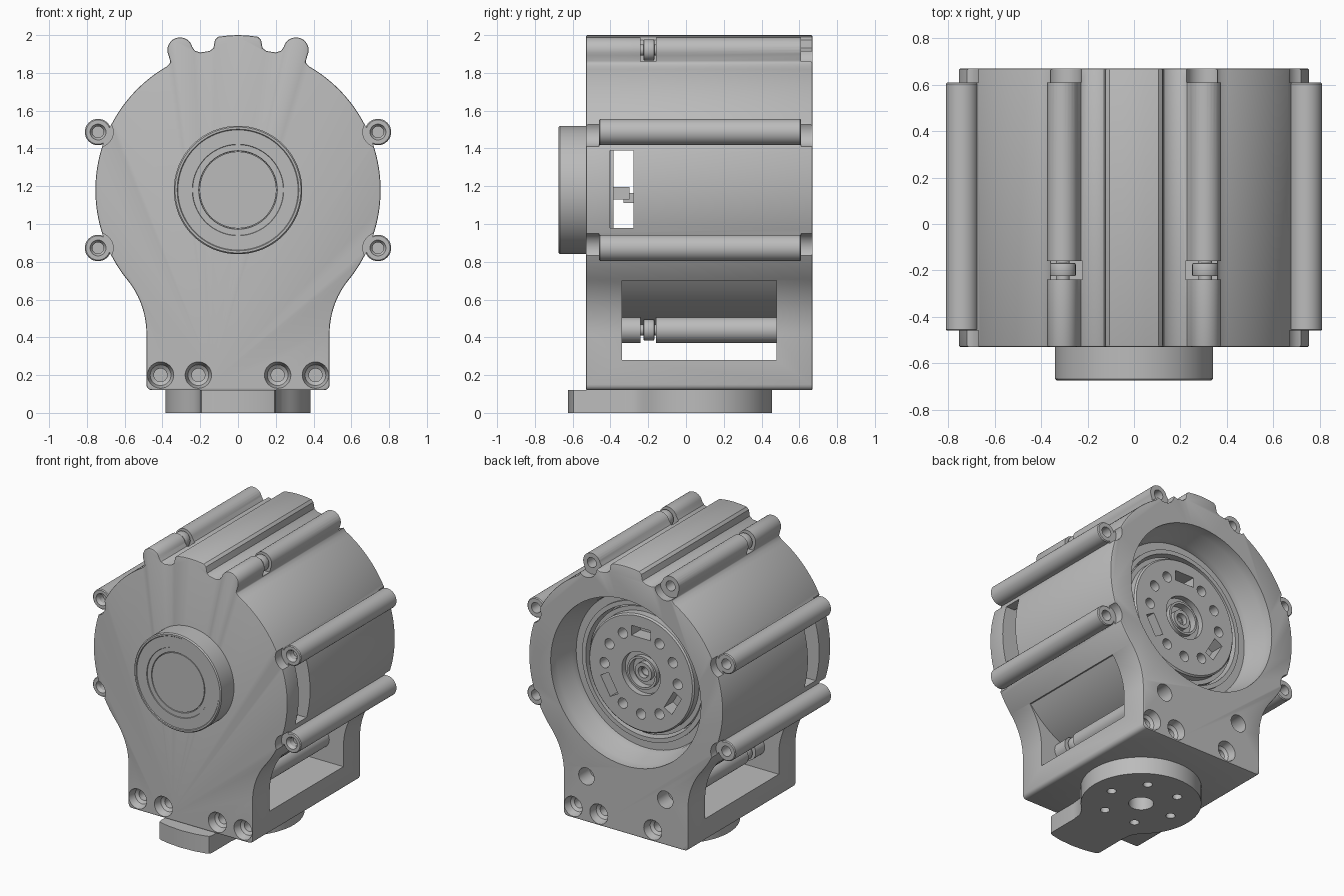
import bpy, bmesh
from math import cos, sin, radians, pi
from mathutils import Matrix, Vector

cube = bpy.data.objects.get("Cube")
if cube:
    bpy.data.objects.remove(cube, do_unlink=True)

grey = bpy.data.materials.new("machined_grey")
grey.use_nodes = True
grey.diffuse_color = (0.5, 0.5, 0.5, 1)
grey.node_tree.nodes["Principled BSDF"].inputs["Base Color"].default_value = (0.5, 0.5, 0.5, 1)

AXIS_Z = 1.18      # height of the drum axis
MID_Y = 0.07       # middle of the housing depth
FRONT, BACK = -0.53, 0.67


def finish(bm, name):
    bmesh.ops.recalc_face_normals(bm, faces=bm.faces)
    mesh = bpy.data.meshes.new(name)
    bm.to_mesh(mesh)
    bm.free()
    mesh.materials.append(grey)
    obj = bpy.data.objects.new(name, mesh)
    bpy.context.collection.objects.link(obj)
    return obj


def lathe(name, profile, x=0, z=AXIS_Z, upright=False, y=0, steps=48):
    """Spin (radius, distance) points about the y axis, or the z axis if upright."""
    bm = bmesh.new()
    verts = [bm.verts.new((r, 0, t)) for r, t in profile]
    edges = [bm.edges.new(pair) for pair in zip(verts, verts[1:])]
    bmesh.ops.spin(bm, geom=verts + edges, cent=(0, 0, 0), axis=(0, 0, 1),
                   angle=2 * pi, steps=steps)
    bmesh.ops.remove_doubles(bm, verts=bm.verts, dist=1e-5)
    if not upright:
        bm.transform(Matrix.Rotation(-pi / 2, 4, 'X'))
    bm.transform(Matrix.Translation((x, y, z)))
    return finish(bm, name)


def rod(name, r, lo, hi, x=0, z=AXIS_Z, **kw):
    return lathe(name, [(0, lo), (r, lo), (r, hi), (0, hi)], x, z, **kw)


def box(name, x0, x1, y0, y1, z0, z1):
    bm = bmesh.new()
    bmesh.ops.create_cube(bm, size=1)
    bm.transform(Matrix.Translation(((x0 + x1) / 2, (y0 + y1) / 2, (z0 + z1) / 2))
                 @ Matrix.Diagonal((x1 - x0, y1 - y0, z1 - z0, 1)))
    return finish(bm, name)


def prism(name, half, lo, hi, upright=False):
    """Extrude a half outline mirrored across x = 0."""
    outline = half + [(-u, v) for u, v in reversed(half) if u > 1e-6]
    place = (lambda u, v: (u, v, lo)) if upright else (lambda u, v: (u, lo, v))
    bm = bmesh.new()
    face = bm.faces.new([bm.verts.new(place(u, v)) for u, v in outline])
    new = bmesh.ops.extrude_face_region(bm, geom=[face])["geom"]
    shift = Vector((0, 0, hi - lo)) if upright else Vector((0, hi - lo, 0))
    bmesh.ops.translate(bm, vec=shift, verts=[g for g in new if isinstance(g, bmesh.types.BMVert)])
    return finish(bm, name)


def arc(cx, cy, r, a0, a1, n):
    angles = [radians(a0 + (a1 - a0) * i / n) for i in range(n + 1)]
    return [(cx + r * cos(a), cy + r * sin(a)) for a in angles]


def bake(obj):
    graph = bpy.context.evaluated_depsgraph_get()
    mesh = bpy.data.meshes.new_from_object(obj.evaluated_get(graph))
    obj.modifiers.clear()
    obj.data = mesh


def bevel(obj, width):
    mod = obj.modifiers.new("edge", 'BEVEL')
    mod.width, mod.segments, mod.angle_limit = width, 2, radians(50)
    bake(obj)


def cut(obj, cutters):
    for cutter in cutters:
        mod = obj.modifiers.new("cut", 'BOOLEAN')
        mod.operation, mod.solver, mod.object = 'DIFFERENCE', 'EXACT', cutter
    bake(obj)
    for cutter in cutters:
        bpy.data.objects.remove(cutter, do_unlink=True)


# Bolt positions: eight around the drum
def bolt(angle):
    return 0.802 * cos(radians(angle)), AXIS_Z + 0.802 * sin(radians(angle))


SIDE = [bolt(a) for a in (22.5, 157.5, 202.5, 337.5)]
TOP = [bolt(a) for a in (67.5, 112.5)]
LOW = [bolt(a) for a in (247.5, 292.5)]

# Housing: drum, flared neck, two top ribs and a raised top pad
tx, tz = TOP[0]
half = [(0, 0.12)] + arc(0.455, 0.15, 0.03, -90, 0, 4)
half += arc(0.935, 0.42, 0.45, 180, 141, 12)
half += arc(0, AXIS_Z, 0.755, -38, 60, 44)
half += [(0.357, 1.855)] + arc(tx, tz, 0.067, -25, 165, 14)
half += [(0.228, 1.917), (0.2, 1.908), (0.15, 1.916), (0.13, 1.932), (0.122, 1.975), (0.105, 1.991)]
half += [(0.05, 1.998), (0, 2.0)]
housing = prism("housing", half, FRONT, BACK)
bevel(housing, 0.008)

# Neck window that leaves the drum whole
window = box("window_cutter", -1, 1, -0.34, 0.48, 0.28, 0.7)
cut(window, [rod("drum_keep", 0.748, -0.6, 0.8, steps=128)])

# Rear opening, inner chamber and side slots
cutters = [
    window,
    lathe("rear_cutter", [(0, 0.3), (0.48, 0.3), (0.48, 0.45), (0.54, 0.45), (0.545, 0.49),
                          (0.585, 0.6), (0.585, 0.75), (0, 0.75)], steps=96),
    rod("chamber_cutter", 0.69, -0.405, -0.275, steps=96),
    box("slot_cutter", -1, 1, -0.403, -0.277, 0.98, 1.39),
    rod("floor_hole_cutter", 0.07, -0.1, 0.35, 0, 0, upright=True, y=MID_Y),
]
# End notches round the bolts
for x, z in SIDE:
    cutters += [rod("notch_cutter", 0.08, -0.6, -0.46, x, z)]
for x, z in SIDE + TOP:
    cutters += [rod("notch_cutter", 0.08, 0.61, 0.75, x, z)]
for x, z in TOP:
    cutters += [rod("rib_hole_cutter", 0.035, 0.5, 0.65, x, z),
                box("rib_gap_cutter", x - 0.085, x + 0.085, -0.24, -0.16, 1.86, 2.1)]
# Countersunk holes low on the front and back
sink = [(0, 0.18), (0.035, 0.18), (0.035, 0.065), (0.055, 0.05), (0.07, 0), (0.07, -0.05), (0, -0.05)]
for x in (-0.41, -0.21, 0.21, 0.41):
    cutters += [lathe("sink_cutter", [(r, FRONT + d) for r, d in sink], x, 0.2, steps=32),
                lathe("sink_cutter", [(r, BACK - d) for r, d in sink], x, 0.2, steps=32)]
for x, z in LOW:
    cutters += [rod("low_hole_cutter", 0.06, 0.55, 0.75, x, z)]
cut(housing, cutters)

# Side bolt tubes with open ends
for x, z in SIDE:
    lathe("side_bolt_tube", [(0, -0.4), (0.03, -0.4), (0.03, -0.44), (0.042, -0.46), (0.064, -0.46),
                             (0.07, -0.454), (0.07, 0.604), (0.064, 0.61), (0.036, 0.61),
                             (0.036, 0.5), (0, 0.5)], x, z, steps=32)

# Lower bolt tubes and the bolt heads in the gaps
for x, z in LOW:
    rod("lower_tube_front", 0.068, -0.36, -0.24, x, z)
    rod("lower_tube_rear", 0.068, -0.16, 0.5, x, z)
for x, z in TOP + LOW:
    head = rod("bolt_head", 0.056, -0.225, -0.168, x, z)
    bevel(head, 0.006)
    rod("bolt_shank", 0.03, -0.25, -0.15, x, z)

# Front hub with shallow rings
lathe("front_hub", [(0, -0.5), (0.34, -0.5), (0.34, -0.667), (0.333, -0.675), (0.322, -0.675),
                    (0.318, -0.67), (0.242, -0.67), (0.24, -0.665), (0.208, -0.665),
                    (0.206, -0.655), (0.203, -0.655), (0.203, -0.665), (0, -0.665)], steps=96)

# Rear output flange with bolt circle, slots and recessed centre
flange = lathe("rear_flange", [(0, 0.28), (0.44, 0.28), (0.44, 0.44), (0.41, 0.44), (0.41, 0.49),
                               (0.4, 0.5), (0.15, 0.5), (0.15, 0.46), (0.115, 0.46), (0.115, 0.49),
                               (0.1, 0.49), (0.1, 0.44), (0, 0.44)], steps=96)
holes = [rod("centre_cutter", 0.035, 0.38, 0.6)]
for i in range(12):
    a = radians(90 + 30 * i)
    if i % 4:
        holes += [rod("flange_hole_cutter", 0.036, 0.38, 0.6,
                      0.285 * cos(a), AXIS_Z + 0.285 * sin(a), steps=24)]
    else:
        slot = box("flange_slot_cutter", 0.25, 0.32, 0.4, 0.6, -0.075, 0.075)
        slot.data.transform(Matrix.Translation((0, 0, AXIS_Z)) @ Matrix.Rotation(-a, 4, 'Y'))
        holes += [slot]
cut(flange, holes)
lathe("flange_boss", [(0.04, 0.43), (0.065, 0.43), (0.065, 0.475), (0.04, 0.475), (0.04, 0.43)])
lathe("rear_seal_ring", [(0.455, 0.29), (0.485, 0.29), (0.485, 0.465), (0.455, 0.465), (0.455, 0.29)], steps=96)

# Circuit board and connector seen through the side slots
rod("circuit_board", 0.6, -0.4, -0.385)
box("connector", -0.1, 0.1, -0.39, -0.3, 1.13, 1.195)
box("connector_plug", -0.06, 0.06, -0.33, -0.274, 1.11, 1.165)

# Base horn: round plate with a forward paddle
horn_half = [(0, -0.625), (0.1, -0.618), (0.17, -0.604), (0.193, -0.596), (0.2, -0.575),
             (0.2, -0.36), (0.208, -0.29), (0.235, -0.24)]
horn_half += arc(0, MID_Y, 0.385, -45, 90, 32)
horn_half[-1] = (0, MID_Y + 0.385)
horn = prism("base_horn", horn_half, 0, 0.122, upright=True)
horn_holes = [rod("horn_centre_cutter", 0.08, -0.1, 0.2, 0, 0, upright=True, y=MID_Y)]
for i in range(6):
    a = radians(60 * i)
    horn_holes += [rod("horn_hole_cutter", 0.03, -0.1, 0.2, 0.245 * cos(a), 0, upright=True,
                       y=MID_Y + 0.245 * sin(a), steps=24)]
cut(horn, horn_holes)

# Smooth curved walls, keep edges sharp
bpy.ops.object.select_all(action='DESELECT')
for obj in bpy.context.collection.objects:
    if obj.type == 'MESH':
        obj.select_set(True)
bpy.context.view_layer.objects.active = housing
bpy.ops.object.shade_smooth_by_angle(angle=radians(30))
